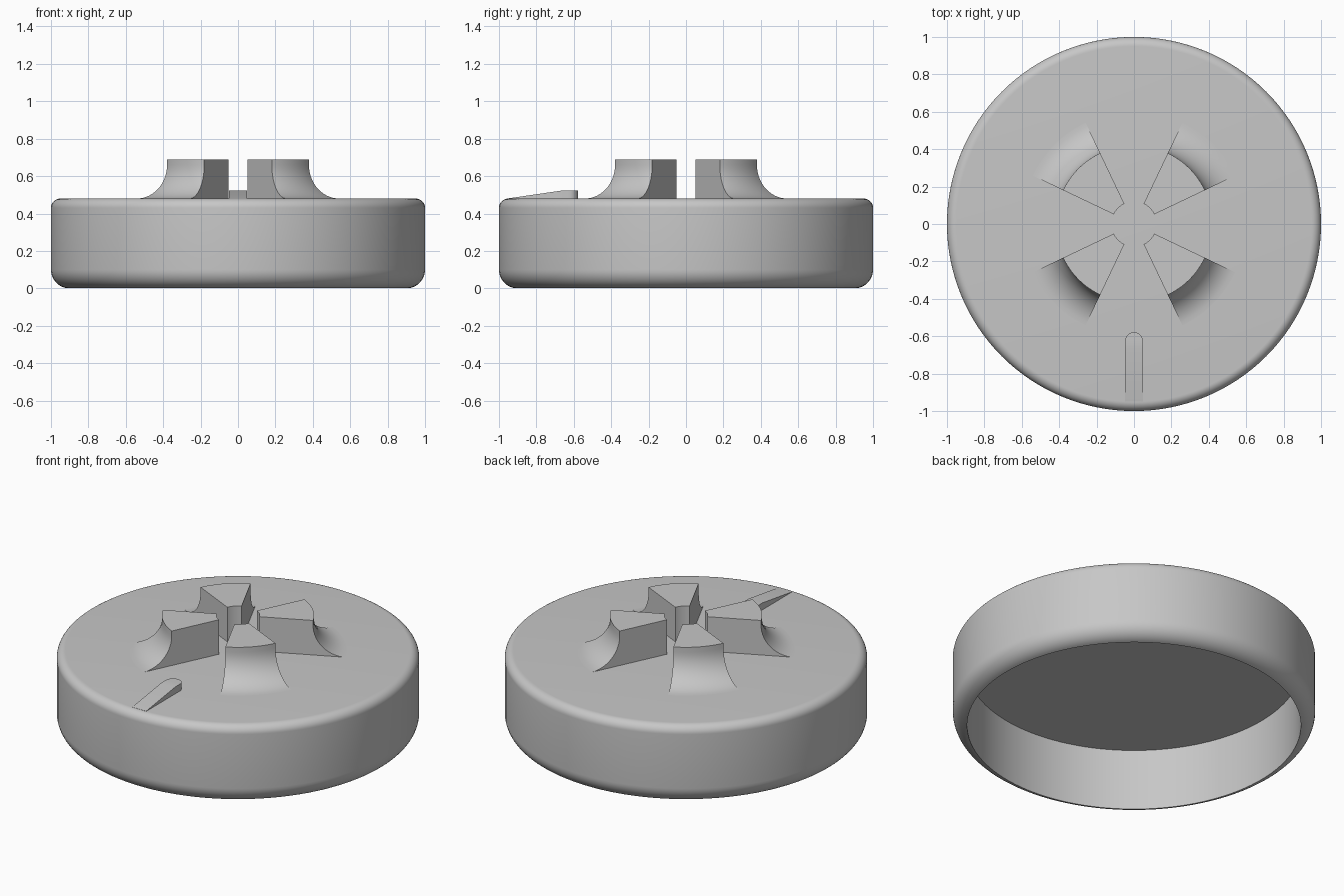
import bpy
import bmesh
from math import sin, cos, pi, radians

if "Cube" in bpy.data.objects:
    bpy.data.objects.remove(bpy.data.objects["Cube"], do_unlink=True)

grey = bpy.data.materials.new("plain grey")
grey.use_nodes = True
COLOUR = (0.57, 0.57, 0.57, 1)
grey.diffuse_color = COLOUR
grey.node_tree.nodes["Principled BSDF"].inputs["Base Color"].default_value = COLOUR


def arc(cx, cz, radius, start, end, steps=10):
    """Points on a circular arc, angles in degrees."""
    angles = [radians(start + (end - start) * i / steps) for i in range(steps + 1)]
    return [(cx + radius * cos(a), cz + radius * sin(a)) for a in angles]


def finish(name, bm):
    bmesh.ops.remove_doubles(bm, verts=bm.verts, dist=0.0001)
    bmesh.ops.recalc_face_normals(bm, faces=bm.faces)
    mesh = bpy.data.meshes.new(name)
    bm.to_mesh(mesh)
    bm.free()
    mesh.materials.append(grey)
    obj = bpy.data.objects.new(name, mesh)
    bpy.context.collection.objects.link(obj)
    bpy.ops.object.select_all(action="DESELECT")
    obj.select_set(True)
    bpy.context.view_layer.objects.active = obj
    bpy.ops.object.shade_smooth_by_angle(angle=radians(30))
    return obj


def lathe(name, profile, start=0, end=360, steps=128):
    """Turn a closed (radius, z) profile about z; cap it if it is only a sector."""
    bm = bmesh.new()
    rings = []
    for i in range(steps + 1):
        a = radians(start + (end - start) * i / steps)
        rings.append([bm.verts.new((r * cos(a), r * sin(a), z)) for r, z in profile])
    n = len(profile)
    for p, q in zip(rings, rings[1:]):
        for j in range(n):
            k = (j + 1) % n
            if profile[j][0] == 0 and profile[k][0] == 0:
                continue
            corners = [p[j], p[k], q[k], q[j]]
            if profile[j][0] == 0:
                corners.pop(3)
            elif profile[k][0] == 0:
                corners.pop(2)
            bm.faces.new(corners)
    if end - start < 360:
        bm.faces.new(rings[0])
        bm.faces.new(rings[-1])
    return finish(name, bm)


# Hollow cup, open underneath, with rounded outer edges
TOP = 0.48
cup = [(0, 0.375), (0.92, 0.375)]
cup += arc(0.9, 0.1, 0.1, -78, 0)
cup += arc(0.95, TOP - 0.05, 0.05, 0, 90)
cup += [(0, TOP)]
lathe("cup_body", cup)

# Four flared wedges around an open centre
wedge = [(0.12, TOP - 0.02), (0.12, 0.69), (0.42, 0.69)]
wedge += arc(0.60, TOP + 0.18, 0.18, 180, 270, 14)
wedge += [(0.60, TOP - 0.02)]
for i, side in enumerate(("back_left", "back_right", "front_right", "front_left")):
    lathe("wedge_" + side, wedge, 25.5 + 90 * i, 64.5 + 90 * i, 20)

# Pointer ridge: round inner end, sloping down towards the front edge
HALF = 0.047
outline = [(-HALF, -0.95), (HALF, -0.95), (HALF, -0.67)]
outline += arc(0, -0.625, HALF, 0, 180, 14) + [(-HALF, -0.67)]
bm = bmesh.new()


def height(y):
    return min(0.522, TOP + 0.001 + 0.041 * (y + 0.95) / 0.28)


low = [bm.verts.new((x, y, TOP - 0.02)) for x, y in outline]
high = [bm.verts.new((x, y, height(y))) for x, y in outline]
for j in range(len(outline)):
    k = (j + 1) % len(outline)
    bm.faces.new((low[j], low[k], high[k], high[j]))
bm.faces.new(low)
bm.faces.new((high[0], high[1], high[2], high[-1]))
bm.faces.new(high[2:])
finish("pointer_ridge", bm)
